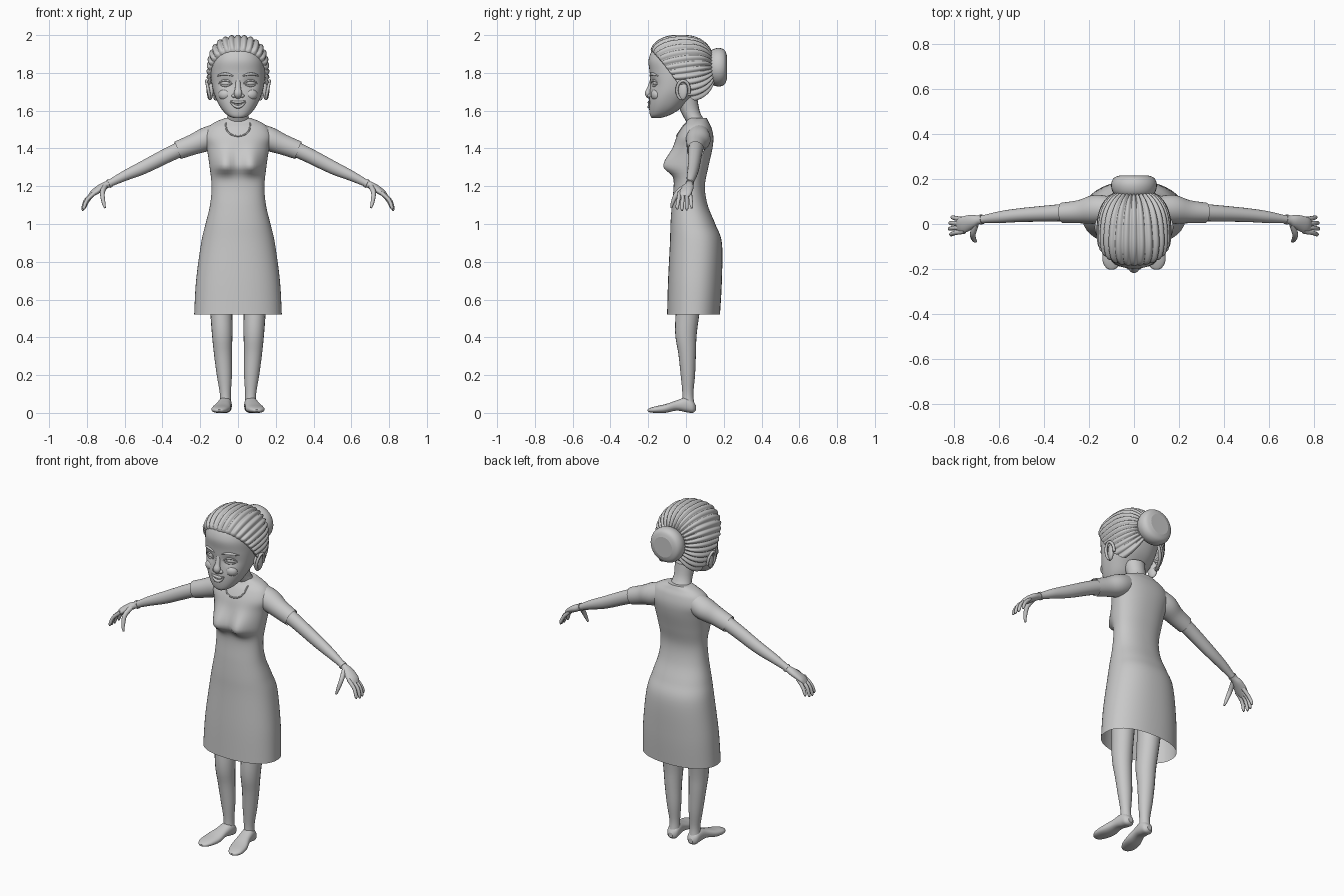
import bpy, bmesh, math
from math import sin, cos, pi, exp, radians
from mathutils import Vector, Matrix
from mathutils.bvhtree import BVHTree

if "Cube" in bpy.data.objects:
    bpy.data.objects.remove(bpy.data.objects["Cube"], do_unlink=True)

clay = bpy.data.materials.new("plain_grey")
clay.use_nodes = True
grey = (0.58, 0.58, 0.58, 1)
clay.diffuse_color = grey
clay.node_tree.nodes["Principled BSDF"].inputs["Base Color"].default_value = grey

X, Y, Z = Vector((1, 0, 0)), Vector((0, 1, 0)), Vector((0, 0, 1))


def make(name, bm):
    """Turn a bmesh into a smooth object; large caps stay flat."""
    bmesh.ops.recalc_face_normals(bm, faces=bm.faces)
    for f in bm.faces:
        f.smooth = len(f.verts) <= 4
    mesh = bpy.data.meshes.new(name)
    bm.to_mesh(mesh)
    bm.free()
    mesh.materials.append(clay)
    obj = bpy.data.objects.new(name, mesh)
    bpy.context.collection.objects.link(obj)
    return obj


def skin(name, rings, closed=True, caps=(True, True)):
    """Bridge a list of point rings with quads."""
    bm = bmesh.new()
    rows = [[bm.verts.new(p) for p in ring] for ring in rings]
    n = len(rows[0])
    for lo, hi in zip(rows, rows[1:]):
        for i in range(n if closed else n - 1):
            j = (i + 1) % n
            bm.faces.new((lo[i], lo[j], hi[j], hi[i]))
    for use, row in zip(caps, (rows[0], rows[-1])):
        if use and closed:
            bm.faces.new(row)
    return make(name, bm)


def spline(rows, k):
    """Catmull-Rom through tuples of any length."""
    out = []
    for i in range(len(rows) - 1):
        quad = zip(rows[max(i - 1, 0)], rows[i], rows[i + 1], rows[min(i + 2, len(rows) - 1)])
        quad = list(quad)
        for j in range(k):
            t = j / k
            out.append([b + t * (c - a + t * (2 * a - 5 * b + 4 * c - d + t * (3 * (b - c) + d - a))) / 2
                        for a, b, c, d in quad])
    return out + [list(rows[-1])]


def tube(name, rows, axis=None, ref=Z, n=20, k=4, p=2, caps=(True, True), bend=None, side=1):
    """Sweep an oval through rows of (x, y, z, half width, half depth)."""
    pts = spline(rows, k)
    mid = [Vector((r[0] * side, r[1], r[2])) for r in pts]
    rings = []
    for i, r in enumerate(pts):
        t = axis or (mid[min(i + 1, len(mid) - 1)] - mid[max(i - 1, 0)]).normalized()
        u = t.cross(ref).normalized()
        v = u.cross(t)
        ring = []
        for j in range(n):
            c, s = cos(2 * pi * j / n), sin(2 * pi * j / n)
            q = mid[i] + u * math.copysign(abs(c) ** (2 / p), c) * r[3] \
                + v * math.copysign(abs(s) ** (2 / p), s) * r[4]
            ring.append(bend(q) if bend else q)
        rings.append(ring)
    return skin(name, rings, caps=caps)


def stack(name, levels, **kw):
    """Upright loft from levels of (height, half width, front y, back y)."""
    rows = [(0, (f + b) / 2, z, w, (b - f) / 2) for z, w, f, b in levels]
    return tube(name, rows, axis=Z, ref=Y, **kw)


def blob(name, centre, radii, tilt=0):
    bm = bmesh.new()
    m = Matrix.Translation(centre) @ Matrix.Rotation(tilt, 4, "Z") @ Matrix.Diagonal((*radii, 1))
    bmesh.ops.create_uvsphere(bm, u_segments=20, v_segments=12, radius=1, matrix=m)
    return make(name, bm)


def front_of(obj):
    """Return a function giving the front surface point at x, z."""
    tree = BVHTree.FromPolygons([v.co for v in obj.data.vertices],
                                [tuple(f.vertices) for f in obj.data.polygons])
    return lambda x, z: tree.ray_cast(Vector((x, -1, z)), Y)[0]


def trim(name, surface, pts, r, taper=True):
    """Thin tube laid along a surface."""
    rows = []
    for i, (x, z) in enumerate(pts):
        q = surface(x, z)
        w = r * (0.3 + 0.7 * sin(pi * i / (len(pts) - 1))) if taper else r
        rows.append((q.x, q.y, q.z, w, w))
    return tube(name, rows, ref=Y, n=8, k=2)


# Dress with bust
def bust(q):
    if q.y < 0.02:
        dz = q.z - 1.305
        fall = exp(-(dz / (0.04 if dz < 0 else 0.085)) ** 2)
        q.y -= 0.063 * fall * sum(exp(-((q.x - c) / 0.058) ** 2) for c in (-0.07, 0.07))
    return q


dress = stack("dress", [
    (0.52, 0.232, -0.10, 0.18), (0.7, 0.222, -0.095, 0.19), (0.9, 0.195, -0.085, 0.19),
    (1, 0.172, -0.082, 0.155), (1.1, 0.148, -0.075, 0.115), (1.2, 0.14, -0.065, 0.1),
    (1.3, 0.15, -0.065, 0.118), (1.4, 0.165, -0.06, 0.14), (1.46, 0.18, -0.05, 0.145),
    (1.51, 0.16, -0.025, 0.135), (1.54, 0.12, 0, 0.12), (1.56, 0.07, 0.01, 0.11)],
    n=56, k=6, p=2.25, caps=(False, True), bend=bust)
chest = front_of(dress)
trim("neckline", chest, [(-0.065 * cos(pi * i / 12), 1.535 - 0.07 * sin(pi * i / 12) ** 0.7)
                         for i in range(13)], 0.004, False)

# Neck and head
tube("neck", [(0, 0.06, 1.53, 0.066, 0.052), (0, 0.025, 1.59, 0.053, 0.05), (0, 0, 1.67, 0.06, 0.06)],
     axis=Z, ref=Y)


def sockets(q):
    if q.y < -0.08:
        for c in (-0.066, 0.066):
            q.y += 0.014 * exp(-((q.x - c) / 0.035) ** 2 - ((q.z - 1.745) / 0.025) ** 2)
    return q


head = stack("head", [
    (1.56, 0.02, -0.18, -0.14), (1.575, 0.055, -0.19, -0.09), (1.61, 0.088, -0.195, -0.03),
    (1.66, 0.115, -0.195, 0.02), (1.72, 0.135, -0.19, 0.075), (1.8, 0.145, -0.192, 0.115),
    (1.87, 0.14, -0.198, 0.12), (1.93, 0.115, -0.17, 0.1), (1.97, 0.06, -0.11, 0.05)],
    n=56, k=6, p=2.3, bend=sockets)
face = front_of(head)

# Nose and mouth
tube("nose", [(0, -0.18, 1.765, 0.012, 0.01), (0, -0.193, 1.72, 0.015, 0.012),
              (0, -0.2, 1.69, 0.022, 0.018), (0, -0.19, 1.668, 0.012, 0.01)], ref=Y)
arc = [i / 6 - 1 for i in range(13)]
trim("upper_lip", face, [(0.042 * a, 1.644 + 0.008 * a * a) for a in arc], 0.008)
trim("lower_lip", face, [(0.04 * a, 1.62 + 0.027 * a * a) for a in arc], 0.009)

for s, label in ((1, "left"), (-1, "right")):
    # Eyes, brows, cheeks, nostrils
    eye = face(s * 0.066, 1.745)
    blob(label + "_eye", eye + Y * 0.009, (0.032, 0.016, 0.016), s * 0.4)
    for part, lift in (("upper_lid", 0.016), ("lower_lid", -0.014)):
        trim(label + "_" + part, face,
             [(s * (0.066 + 0.036 * a), 1.745 + lift * (1 - a * a)) for a in arc], 0.006)
    trim(label + "_brow", face, [(s * (0.068 + 0.044 * a), 1.782 + 0.012 * (1 - a * a)) for a in arc], 0.008)
    blob(label + "_cheek", face(s * 0.07, 1.685) + Y * 0.018, (0.035, 0.025, 0.03), s * 0.4)
    blob(label + "_nostril", (s * 0.021, -0.19, 1.679), (0.013, 0.014, 0.011))

    # Ear with rim
    blob(label + "_ear", (s * 0.148, -0.02, 1.705), (0.015, 0.03, 0.05), s * -0.4)
    rim = [(0.157 + 0.01 * sin(a), -0.015 - 0.033 * cos(a), 1.708 + 0.05 * sin(a), 0.008, 0.008)
           for a in (radians(30 * i - 70) for i in range(10))]
    tube(label + "_ear_rim", rim, ref=X, n=8, side=s)

    # Sleeve, arm and bracelet
    tube(label + "_sleeve", [(0.1, 0.065, 1.475, 0.055, 0.06), (0.17, 0.065, 1.448, 0.065, 0.063),
                             (0.24, 0.055, 1.42, 0.052, 0.054), (0.32, 0.05, 1.39, 0.045, 0.049)],
         side=s, n=28, caps=(True, False))
    tube(label + "_arm", [
        (0.2, 0.06, 1.435, 0.042, 0.042), (0.33, 0.05, 1.385, 0.038, 0.04),
        (0.5, 0.04, 1.3, 0.031, 0.035), (0.6, 0.03, 1.255, 0.026, 0.027),
        (0.68, 0.02, 1.215, 0.018, 0.019), (0.72, 0.012, 1.195, 0.03, 0.02),
        (0.765, -0.005, 1.165, 0.036, 0.016), (0.785, -0.01, 1.145, 0.026, 0.01)], side=s)
    tube(label + "_bracelet", [(0.676, 0.021, 1.217, 0.022, 0.023), (0.686, 0.019, 1.212, 0.022, 0.023)],
         side=s, k=1)

    # Fingers and thumb
    for i, reach in enumerate((0.012, 0.002, 0, 0.006)):
        y = 0.021 - 0.018 * i
        tube(f"{label}_finger_{i + 1}", [
            (0.755, y, 1.168, 0.011, 0.011), (0.803 - reach, y * 1.2, 1.13, 0.01, 0.01),
            (0.82 - reach, y * 1.4, 1.085 + reach, 0.009, 0.009),
            (0.822 - reach, y * 1.4, 1.07 + reach, 0.004, 0.004)], n=10, side=s)
    tube(label + "_thumb", [
        (0.705, -0.002, 1.198, 0.014, 0.014), (0.718, -0.045, 1.165, 0.014, 0.013),
        (0.712, -0.07, 1.115, 0.01, 0.01), (0.704, -0.078, 1.085, 0.005, 0.005)], ref=X, n=10, side=s)

    # Leg
    tube(label + "_leg", [
        (0.095, 0.04, 0.92, 0.085, 0.085), (0.09, 0.015, 0.6, 0.062, 0.066),
        (0.084, 0, 0.43, 0.055, 0.058), (0.08, 0.006, 0.32, 0.048, 0.047),
        (0.072, 0.01, 0.2, 0.04, 0.038), (0.067, 0.01, 0.1, 0.029, 0.029),
        (0.067, 0.012, 0.04, 0.032, 0.034)], ref=Y, side=s)

    # Foot: y, centre x, half width, bottom, top
    foot = [(0.052, 0.067, 0.014, 0.012, 0.04), (0.035, 0.067, 0.032, 0, 0.065),
            (0, 0.069, 0.036, 0.004, 0.082), (-0.05, 0.076, 0.038, 0.012, 0.066),
            (-0.11, 0.088, 0.048, 0, 0.046), (-0.165, 0.098, 0.042, 0, 0.034),
            (-0.195, 0.1, 0.024, 0.004, 0.024), (-0.203, 0.1, 0.008, 0.01, 0.018)]
    tube(label + "_foot", [(x, y, (b + t) / 2, w, (t - b) / 2) for y, x, w, b, t in foot],
         axis=Y, n=24, p=2.4, side=s)

# Braided hair swept from the hairline to the bun
core, size, power = Vector((0, -0.03, 1.8)), Vector((0.16, 0.18, 0.194)), 2.5
braids, cuts, steps, span = 27, 8, 28, radians(150)
rings = []
for j in range(steps + 1):
    t, ring = j / steps, []
    for i in range(braids * cuts + 1):
        a = (2 * i / (braids * cuts) - 1) * span
        far = abs(a) / span
        edge = Vector((0.15 * sin(a), -0.175 + 0.235 * far ** 1.3, 0.12 * cos(a)))
        over = Vector((0.168 * sin(a), 0, 0.2 * cos(a))) * (1 - 0.8 * far)
        knot = Vector((0.05 * sin(a), 0.18, 0.03 + 0.05 * cos(a)))
        d = edge * (1 - t) ** 2 + over * 2 * t * (1 - t) + knot * t * t
        d = Vector([d[m] / size[m] for m in range(3)])
        d /= sum(abs(c) ** power for c in d) ** (1 / power)
        swell = abs(sin(pi * i / cuts)) * min(1, 0.3 + 6 * t)
        d *= (0.9 if j == 0 else 0.975) + 0.065 * swell
        ring.append(core + Vector([d[m] * size[m] for m in range(3)]))
    rings.append(ring)
skin("braided_hair", rings, closed=False)

# Bun
tube("hair_bun", [(0, 0.11, 1.83, 0.06, 0.06), (0, 0.138, 1.83, 0.092, 0.092), (0, 0.175, 1.83, 0.102, 0.102),
                  (0, 0.205, 1.83, 0.09, 0.09), (0, 0.217, 1.83, 0.06, 0.06)], axis=Y, n=32)
